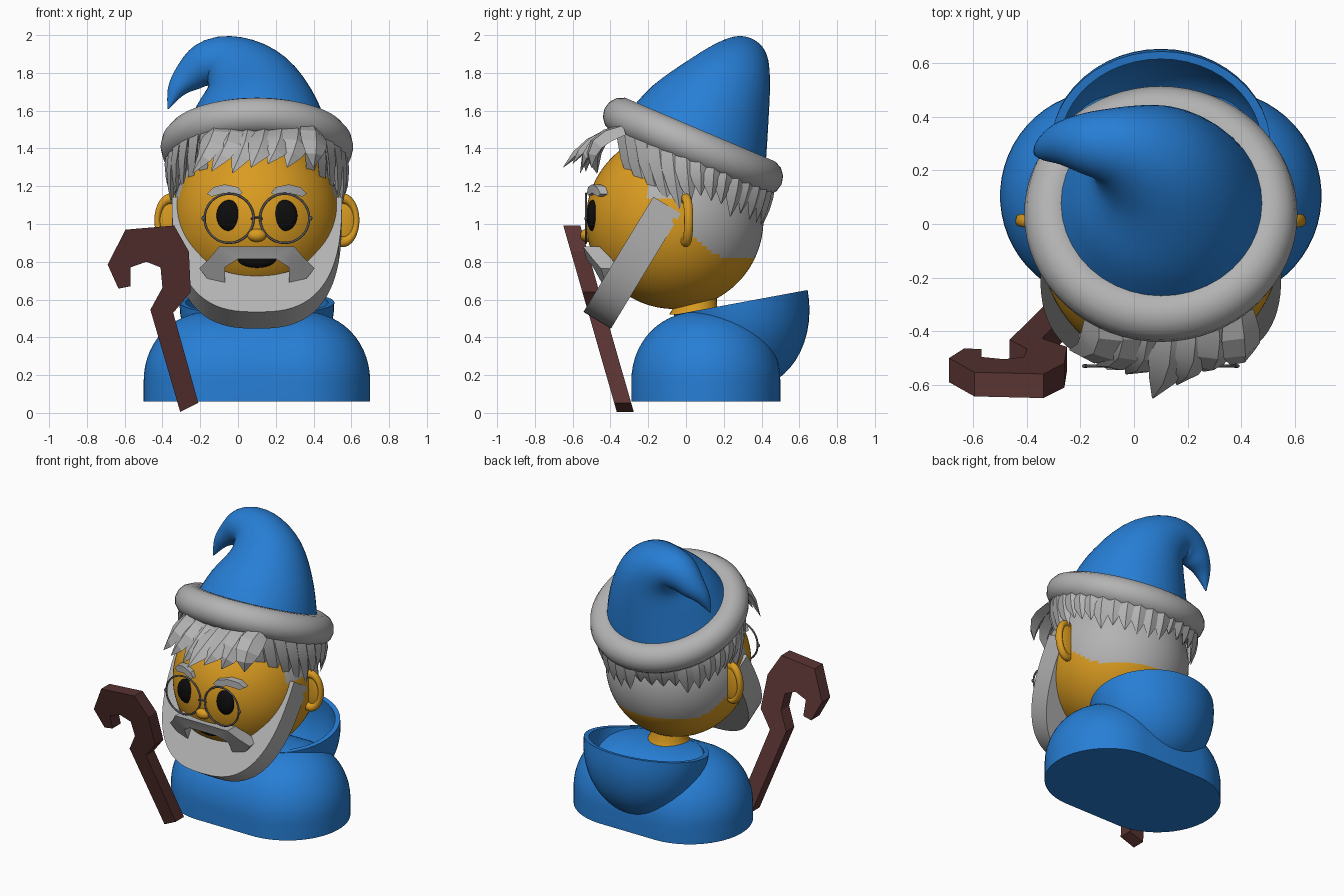
import bpy, bmesh, random
from math import sin, cos, pi, radians, copysign
from mathutils import Vector, Matrix

random.seed(4)
if "Cube" in bpy.data.objects:
    bpy.data.objects.remove(bpy.data.objects["Cube"])

MID = 0.1                                  # centre line of the figure
HEAD = Vector((MID, -0.06, 1.02))


def material(name, rgb):
    m = bpy.data.materials.new(name)
    m.use_nodes = True
    m.diffuse_color = (*rgb, 1)
    m.node_tree.nodes["Principled BSDF"].inputs["Base Color"].default_value = (*rgb, 1)
    return m


BLUE = material("blue cloth", (0.02, 0.21, 0.67))
GREY = material("grey hair", (0.45, 0.45, 0.45))
SKIN = material("golden skin", (0.70, 0.33, 0.015))
BLACK = material("black", (0.004, 0.004, 0.004))
WOOD = material("dark wood", (0.10, 0.034, 0.032))
WIRE = material("dark metal", (0.09, 0.09, 0.10))


def finish(ob, name, mat, angle=40):
    ob.name = name
    ob.data.materials.append(mat)
    bpy.ops.object.select_all(action='DESELECT')
    ob.select_set(True)
    bpy.context.view_layer.objects.active = ob
    if angle:
        bpy.ops.object.shade_smooth_by_angle(angle=radians(angle))
    return ob


def make(bm, name, mat, angle=40):
    bmesh.ops.recalc_face_normals(bm, faces=bm.faces)
    me = bpy.data.meshes.new(name)
    bm.to_mesh(me)
    bm.free()
    ob = bpy.data.objects.new(name, me)
    bpy.context.collection.objects.link(ob)
    return finish(ob, name, mat, angle)


def loft(bm, rings):
    """Skin closed rings of points and cap both ends."""
    rows = [[bm.verts.new(p) for p in r] for r in rings]
    n = len(rows[0])
    for a, b in zip(rows, rows[1:]):
        for i in range(n):
            j = (i + 1) % n
            bm.faces.new((a[i], a[j], b[j], b[i]))
    bm.faces.new(rows[0])
    bm.faces.new(rows[-1])


def ball(name, loc, scale, mat, seg=32):
    bm = bmesh.new()
    bmesh.ops.create_uvsphere(bm, u_segments=seg, v_segments=seg * 2 // 3, radius=1)
    bm.transform(Matrix.Translation(loc) @ Matrix.Diagonal((*scale, 1)))
    return make(bm, name, mat)


def ring(name, loc, rot, major, minor, mat, scale=(1, 1, 1), seg=48):
    bpy.ops.mesh.primitive_torus_add(location=loc, rotation=rot, major_radius=major,
                                     minor_radius=minor, major_segments=seg, minor_segments=14)
    ob = bpy.context.object
    ob.scale = scale
    return finish(ob, name, mat)


def prism(name, outline, front, depth, mat):
    """Plate with a front outline in x and z; front(x, z) gives its y."""
    bm = bmesh.new()
    loft(bm, [[(x, front(x, z) + d, z) for x, z in outline] for d in (0, depth)])
    bmesh.ops.triangulate(bm, faces=[f for f in bm.faces if len(f.verts) > 4])
    return make(bm, name, mat, 25)


# Robe: rounded stadium shape
def stadium(r, z, n=56):
    angles = [2 * pi * (i + 0.5) / n for i in range(n)]
    return [(MID + copysign(0.205, cos(a)) + r * cos(a), 0.105 + r * sin(a), z) for a in angles]


bm = bmesh.new()
arcs = [pi / 2 * i / 14 for i in range(14)] + [1.55]
loft(bm, [stadium(0.395, 0.06)] + [stadium(0.395 * cos(t) ** 0.87, 0.17 + 0.37 * sin(t)) for t in arcs])
make(bm, "robe", BLUE)

# Hood: open tilted bowl with a thick rim
def hood_ring(k, t, n=48):
    return [(0.41 * k * cos(t) * cos(2 * pi * i / n), 0.36 * k * cos(t) * sin(2 * pi * i / n),
             -0.46 * k * sin(t)) for i in range(n)]


bm = bmesh.new()
arcs = [1.5 * i / 12 for i in range(13)]
loft(bm, [hood_ring(1, t) for t in reversed(arcs)] + [hood_ring(0.92, t) for t in arcs])
bm.transform(Matrix.Translation((MID, 0.29, 0.585)) @ Matrix.Rotation(radians(10.5), 4, 'X'))
make(bm, "hood", BLUE)

# Neck
bm = bmesh.new()
loft(bm, [[(MID + r * cos(a), 0.05 + r * sin(a), z) for a in [2 * pi * i / 32 for i in range(32)]]
          for r, z in ((0.14, 0.52), (0.115, 0.56), (0.11, 0.68))])
make(bm, "neck", SKIN)

# Head, with short hair coloured over the back
head = ball("head", HEAD, (0.45, 0.47, 0.47), SKIN, 96)
head.data.materials.append(GREY)
for f in head.data.polygons:
    x, y, z = f.center
    nape = y > 0.04 and z > 0.81 + max(0, 0.19 - y) * 0.85
    crown = z > 1.14 and y > -0.2
    f.material_index = int(nape or crown)

# Ears
for side, word in ((-1, "right"), (1, "left")):
    x = MID + side * 0.455
    ring(word + "_ear_rim", (x, 0.0, 1.02), (pi / 2, 0, side * 0.2), 0.1, 0.024, SKIN, (0.72, 1.15, 1), 32)
    ball(word + "_ear", (x, 0.012, 1.02), (0.07, 0.02, 0.115), SKIN)

# Face: eyes, brows, spectacles, nose and mouth
brow = [(0.075, 1.165), (0.10, 1.195), (0.17, 1.21), (0.23, 1.195), (0.265, 1.16),
        (0.24, 1.145), (0.17, 1.165), (0.1, 1.15)]
for side, word in ((-1, "right"), (1, "left")):
    x = MID + side * 0.147
    ball(word + "_eye", (x, -0.495, 1.045), (0.067, 0.032, 0.082), BLACK)
    ring(word + "_lens_frame", (x, -0.53, 1.03), (pi / 2, 0, 0), 0.13, 0.006, WIRE)
    ball(word + "_frame_hinge", (MID + side * 0.282, -0.53, 1.03), (0.012, 0.008, 0.012), WIRE, 12)
    prism(word + "_brow", [(MID + side * dx, z) for dx, z in brow],
          lambda x, z: -0.53 + 1.1 * (x - MID) ** 2, 0.07, GREY)
bm = bmesh.new()
loft(bm, [[(MID + dx, -0.53 + 0.006 * cos(a), 1.035 - 8 * dx * dx + 0.006 * sin(a))
           for a in (0, pi / 2, pi, 3 * pi / 2)] for dx in (-0.03, -0.015, 0, 0.015, 0.03)])
make(bm, "spectacle_bridge", WIRE)
ball("nose", (MID, -0.525, 0.94), (0.05, 0.035, 0.035), SKIN)
ball("mouth", (MID, -0.46, 0.82), (0.105, 0.035, 0.052), BLACK)

# Moustache
half = [(0.1, 0.815), (0.17, 0.77), (0.17, 0.69), (0.25, 0.695), (0.305, 0.765), (0.25, 0.82), (0.2, 0.88)]
prism("moustache", [(MID + dx, z) for dx, z in half] + [(MID - dx, z) for dx, z in reversed(half)],
      lambda x, z: -0.58 + (0.9 - z) * 0.55 + 0.6 * (x - MID) ** 2, 0.10, GREY)

# Beard: U-shaped band in a sloping plane
down, out = Vector((0, -0.519, -0.855)), Vector((0, -0.855, 0.519))
top = Vector((MID, -0.1, 1.1))


def bow(th, width, length, power):
    c, s = cos(th), max(0, sin(th))
    return top + Vector((copysign(width * abs(c) ** power, c), 0, 0)) + down * length * s ** power


bm = bmesh.new()
rings = []
for i in range(41):
    th = pi * i / 40
    o, n = bow(th, 0.45, 0.713, 0.74), bow(th, 0.40, 0.49, 0.85)
    rings.append([o + out * 0.085, o - out * 0.085, n - out * 0.085, n + out * 0.085])
loft(bm, rings)
make(bm, "beard", GREY, 30)


# Hair locks
def lock(bm, a, b, c, width, thick):
    a, b, c = Vector(a), Vector(b), Vector(c)
    rings = []
    for t, k in ((0, 0.8), (0.25, 1), (0.5, 0.95), (0.75, 0.65), (1, 0.04)):
        p = a * (1 - t) ** 2 + b * 2 * t * (1 - t) + c * t * t
        tangent = ((b - a) * (1 - t) + (c - b) * t).normalized()
        side = tangent.cross(p - HEAD).normalized()
        up = side.cross(tangent)
        rings.append([p + side * width * k / 2, p + up * thick * k / 2,
                      p - side * width * k / 2, p - up * thick * k / 2])
    loft(bm, rings)


bm = bmesh.new()
tips = [(-0.24, -0.47, 1.27), (-0.14, -0.53, 1.28), (-0.03, -0.56, 1.27), (0.07, -0.65, 1.30),
        (0.16, -0.60, 1.32), (0.26, -0.55, 1.30), (0.40, -0.50, 1.30)]
for i, tip in enumerate(tips):
    x = -0.12 + i * 0.085
    lock(bm, (x, -0.33, 1.50), (x + 0.02, -0.53, 1.45), tip, 0.16, 0.06)
make(bm, "fringe", GREY, 20)

bm = bmesh.new()
for i in range(30):
    a = radians(-52 + 284 * i / 29)        # from one temple round the back to the other
    dx, dy = cos(a), sin(a)
    y = 0.02 + 0.43 * dy
    root = (MID + 0.43 * dx, y, 1.42 - 0.425 * (y - 0.04))
    sweep = 0.10 * max(0, 0.6 - dy)
    low = 1.12 - 0.09 * max(0, dy) + random.uniform(-0.05, 0.05)
    tip = (MID + 0.455 * dx, -0.02 + 0.43 * dy + sweep, low)
    mid = (MID + 0.49 * dx, 0.45 * dy + sweep * 0.3, (root[2] + low) / 2 + 0.03)
    lock(bm, root, mid, tip, 0.13, 0.05)
make(bm, "side_and_back_hair", GREY, 20)

# Hat brim
ring("hat_brim", (MID, 0.037, 1.41), (radians(-23), 0, 0), 0.41, 0.1, GREY, seg=64)

# Hat: rings along a curling spine (centre, radius, direction)
spine = [Vector(v) for v in (
    (0.10, 0.05, 1.42, 0.40, 0, 0.39, 0.92), (0.10, 0.13, 1.62, 0.325, -0.05, 0.35, 0.93),
    (0.05, 0.23, 1.79, 0.225, -0.35, 0.3, 0.88), (-0.07, 0.29, 1.87, 0.15, -0.75, 0.2, 0.6),
    (-0.19, 0.30, 1.84, 0.113, -0.93, 0, -0.3), (-0.27, 0.30, 1.77, 0.08, -0.7, -0.1, -0.7),
    (-0.33, 0.28, 1.70, 0.045, -0.4, -0.2, -0.9), (-0.37, 0.26, 1.61, 0.004, -0.3, -0.2, -0.9))]
bm = bmesh.new()
rings = []
for i in range(len(spine) - 1):
    p0, p1, p2 = spine[max(i - 1, 0)], spine[i], spine[i + 1]
    p3 = spine[min(i + 2, len(spine) - 1)]
    for t in [k / 4 for k in range(5 if i == len(spine) - 2 else 4)]:
        q = (p1 * 2 + (p2 - p0) * t + (p0 * 2 - p1 * 5 + p2 * 4 - p3) * t ** 2
             + (p1 * 3 - p0 - p2 * 3 + p3) * t ** 3) / 2
        n = Vector(q[4:7]).normalized()
        v = (Vector((0, 1, 0)) - n * n.y).normalized()
        w = v.cross(n)
        rings.append([Vector(q[:3]) + (w * cos(a) + v * sin(a)) * max(q[3], 0.003)
                      for a in [2 * pi * j / 40 for j in range(40)]])
loft(bm, rings)
make(bm, "hat", BLUE, 60)

# Walking stick with a crooked top
prism("walking_stick",
      [(-0.69, 0.785), (-0.596, 0.97), (-0.338, 0.992), (-0.26, 0.854), (-0.25, 0.64), (-0.343, 0.53),
       (-0.21, 0.053), (-0.306, 0.005), (-0.464, 0.546), (-0.40, 0.663), (-0.41, 0.77),
       (-0.485, 0.80), (-0.57, 0.77), (-0.57, 0.67), (-0.633, 0.658)],
      lambda x, z: -0.365 - 0.287 * z, 0.09, WOOD)
